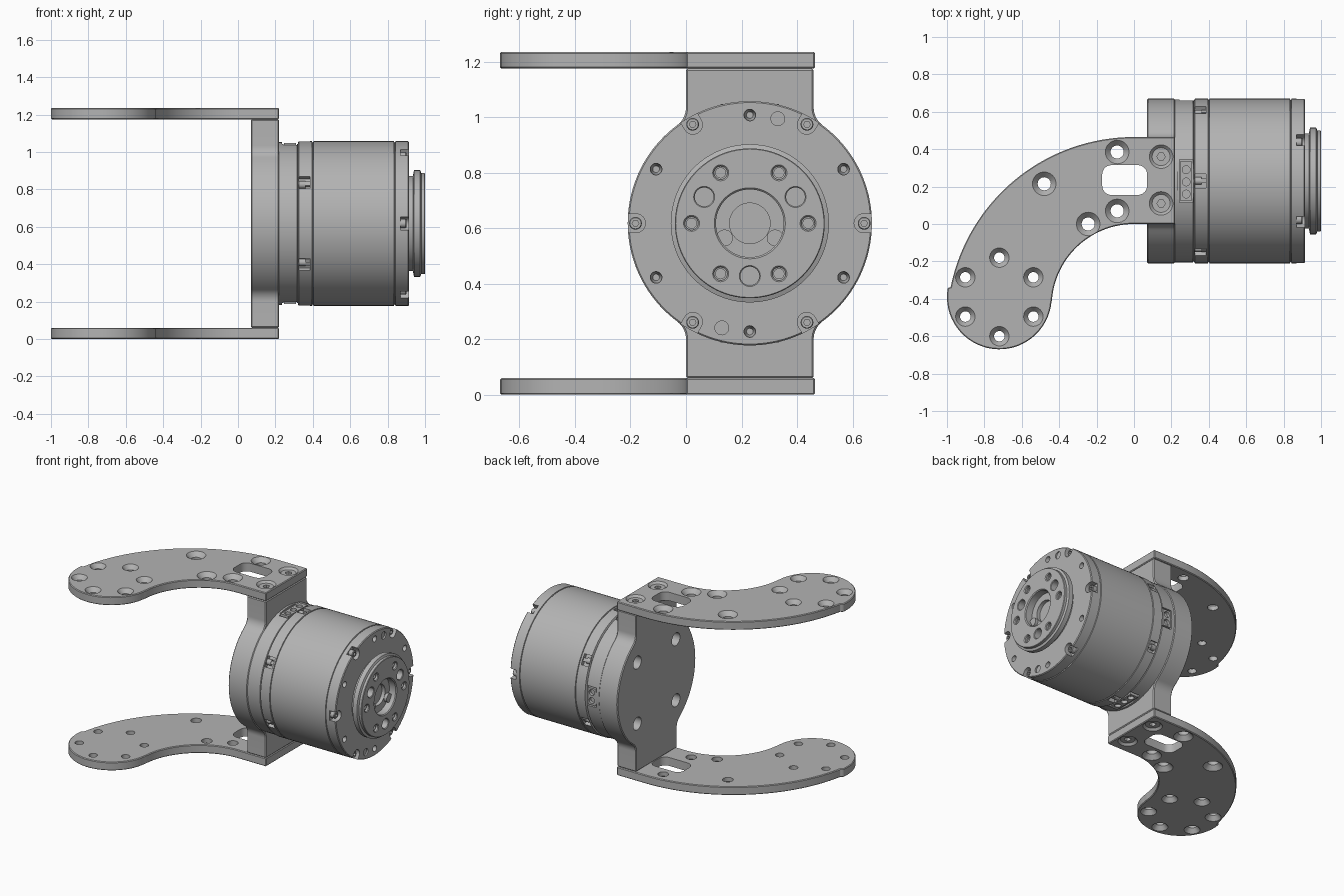
import bpy, bmesh, math
from mathutils import Matrix, Vector

if "Cube" in bpy.data.objects:
    bpy.data.objects.remove(bpy.data.objects["Cube"])

metal = bpy.data.materials.new("machined grey")
metal.use_nodes = True
grey = (0.45, 0.45, 0.45, 1)
metal.diffuse_color = grey
metal.node_tree.nodes["Principled BSDF"].inputs["Base Color"].default_value = grey

MID = 0.6175          # height of the motor axis
TOP = 2 * MID
ARM = 0.06            # arm thickness
# Motor frame: local u -> y, v -> z, w -> x, centred on the axis
AXIS = Matrix(((0, 0, 1, 0), (1, 0, 0, 0.23), (0, 1, 0, MID), (0, 0, 0, 1)))


def around(deg, radius=0):
    return AXIS @ Matrix.Rotation(math.radians(deg), 4, 'Z') @ Matrix.Translation((radius, 0, 0))


def arc(cx, cy, r, a0, a1, n):
    steps = [math.radians(a0 + (a1 - a0) * i / n) for i in range(n + 1)]
    return [(cx + r * math.cos(a), cy + r * math.sin(a)) for a in steps]


def loft(bm, rings, m):
    """Closed solid from matching rings of points."""
    rows = [[bm.verts.new(m @ Vector(p)) for p in ring] for ring in rings]
    n = len(rows[0])
    for a, b in zip(rows, rows[1:]):
        for i in range(n):
            j = (i + 1) % n
            bm.faces.new((a[i], a[j], b[j], b[i]))
    bm.faces.new(rows[0][::-1])
    bm.faces.new(rows[-1])


def prism(bm, pts, w0, w1, m=Matrix()):
    loft(bm, [[(u, v, w) for u, v in pts] for w in (w0, w1)], m)


def box(bm, u0, u1, v, w0, w1, m):
    prism(bm, [(u0, -v), (u1, -v), (u1, v), (u0, v)], w0, w1, m)


def lathe(bm, profile, m=Matrix(), n=32):
    loft(bm, [[(u, v, w) for u, v in arc(0, 0, r, 0, 360 - 360 / n, n - 1)]
              for w, r in profile], m)


def finish(name, bm, bevel=0):
    bmesh.ops.recalc_face_normals(bm, faces=bm.faces)
    mesh = bpy.data.meshes.new(name)
    bm.to_mesh(mesh)
    bm.free()
    mesh.materials.append(metal)
    ob = bpy.data.objects.new(name, mesh)
    bpy.context.collection.objects.link(ob)
    activate(ob)
    if bevel:
        mod = ob.modifiers.new("edge", 'BEVEL')
        mod.width, mod.segments = bevel, 1
        mod.limit_method, mod.angle_limit = 'ANGLE', math.radians(60)
        bpy.ops.object.modifier_apply(modifier=mod.name)
    return ob


def activate(ob):
    bpy.ops.object.select_all(action='DESELECT')
    ob.select_set(True)
    bpy.context.view_layer.objects.active = ob


def cut(ob, bm):
    cutter = finish("cutter", bm)
    cutter.hide_render = True
    activate(ob)
    mod = ob.modifiers.new("cut", 'BOOLEAN')
    mod.operation, mod.solver, mod.object = 'DIFFERENCE', 'EXACT', cutter
    mod.use_self = True
    bpy.ops.object.modifier_apply(modifier=mod.name)
    bpy.data.objects.remove(cutter)


def mirrored(ob, name):
    twin = ob.copy()
    twin.data = ob.data.copy()
    twin.name = name
    twin.data.transform(Matrix.Translation((0, 0, TOP)) @ Matrix.Scale(-1, 4, (0, 0, 1)))
    twin.data.flip_normals()
    bpy.context.collection.objects.link(twin)


# Curved arm: big outer arc, round lobe, inner arc
lobe = (-0.72, -0.39)
outline = ([(0.22, 0.465)] + arc(0, -0.535, 1.0, 90, 168.6, 32)
           + arc(*lobe, 0.28, 170, 355, 32) + arc(0, -0.44, 0.44, 176, 90, 24) + [(0.22, 0)])
bm = bmesh.new()
prism(bm, outline, TOP - ARM, TOP)
arm = finish("upper_arm", bm, 0.005)

# Arm slot and countersunk holes
bm = bmesh.new()
slot = []
for k, (sx, sy) in enumerate(((1, 1), (-1, 1), (-1, -1), (1, -1))):
    slot += arc(-0.05 + sx * 0.07, 0.235 + sy * 0.03, 0.05, 90 * k, 90 * k + 90, 6)
prism(bm, slot, TOP - 0.1, TOP + 0.05)
plate_screws = [(0.145, 0.36), (0.145, 0.11)]
big = plate_screws + [(-0.09, 0.385), (-0.09, 0.07), (-0.48, 0.215), (-0.245, 0)]
small = arc(*lobe, 0.21, 30, 330, 5)
for holes, ro, ri in ((big, 0.063, 0.035), (small, 0.052, 0.028)):
    for x, y in holes:
        lathe(bm, [(TOP - 0.1, ri), (TOP - 0.03, ri), (TOP, ro), (TOP + 0.05, ro)],
              Matrix.Translation((x, y, 0)))
cut(arm, bm)
mirrored(arm, "lower_arm")

# Countersunk screws joining arm and mounting plate
bm = bmesh.new()
for x, y in plate_screws:
    lathe(bm, [(TOP - ARM, 0.034), (TOP - 0.03, 0.034), (TOP - 0.014, 0.048)],
          Matrix.Translation((x, y, 0)))
screws = finish("upper_arm_screws", bm)
bm = bmesh.new()
for x, y in plate_screws:
    lathe(bm, [(TOP - 0.035, 0.022), (TOP + 0.02, 0.022)], Matrix.Translation((x, y, 0)), 6)
cut(screws, bm)
mirrored(screws, "lower_arm_screws")

# Mounting plate: disc with filleted necks above and below
quarter = ([(0.23, MID - ARM)] + arc(0.31, 0.4175, 0.08, 180, 233.4, 8)
           + arc(0, 0, 0.44, 53.4, 0, 20)[1:])
side = quarter + [(u, -v) for u, v in reversed(quarter[:-1])]
bm = bmesh.new()
prism(bm, side + [(-u, -v) for u, v in side], 0.07, 0.22, AXIS)
plate = finish("mounting_plate", bm, 0.006)
bm = bmesh.new()
for k in range(4):
    lathe(bm, [(0.05, 0.045), (0.15, 0.045), (0.151, 0.025), (0.19, 0.025)],
          around(45 + 90 * k, 0.307))
cut(plate, bm)

# Motor housing with thin seam grooves
profile = [(0.215, 0.435), (0.315, 0.435), (0.32, 0.428), (0.325, 0.44)]
for seam in (0.4, 0.838):
    profile += [(seam - 0.004, 0.44), (seam - 0.002, 0.434), (seam + 0.002, 0.434), (seam + 0.004, 0.44)]
profile += [(0.91, 0.44), (0.915, 0.435)]
bm = bmesh.new()
lathe(bm, profile, AXIS, 128)
motor = finish("motor_housing", bm)

# Housing cuts: flats, socket pockets, rim notches, face holes
bm = bmesh.new()
for a in (90, 270):
    box(bm, 0.424, 0.5, 0.2, 0.235, 0.32, around(a))
for a in (0, 90, 270):
    box(bm, 0.39, 0.48, 0.115 if a else 0.07, 0.242, 0.316, around(a))
notch = arc(0.41, 0, 0.034, 90, 270, 12) + [(0.48, -0.034), (0.48, 0.034)]
for k in range(6):
    box(bm, 0.41, 0.5, 0.037, 0.327, 0.385, around(30 + 60 * k))
    prism(bm, notch, 0.868, 0.95, around(60 * k))
    lathe(bm, [(0.87, 0.012), (0.9, 0.021), (0.93, 0.021)], around(30 + 60 * k, 0.39), 20)
for a in (75, 255):
    lathe(bm, [(0.905, 0.025), (0.93, 0.025)], around(a, 0.39), 20)
cut(motor, bm)

# Cap screws in the front notches, and lugs in the rear ones
bm = bmesh.new()
for k in range(6):
    lathe(bm, [(0.86, 0.023), (0.896, 0.023), (0.9, 0.02)], around(60 * k, 0.412), 20)
cap_screws = finish("cap_screws", bm)
bm = bmesh.new()
for k in range(6):
    lathe(bm, [(0.885, 0.012), (0.92, 0.012)], around(60 * k, 0.412), 6)
cut(cap_screws, bm)
bm = bmesh.new()
for k in range(6):
    lathe(bm, [(0.32, 0.02), (0.36, 0.02)], around(30 + 60 * k, 0.415), 20)
    box(bm, 0.405, 0.43, 0.012, 0.36, 0.39, around(30 + 60 * k))
finish("rear_lugs", bm)

# Cable sockets sitting in the pockets
bm = bmesh.new()
for a in (0, 90, 270):
    box(bm, 0.38, 0.43, 0.105 if a else 0.06, 0.247, 0.311, around(a))
sockets = finish("cable_sockets", bm)
bm = bmesh.new()
for a in (0, 90, 270):
    for v in ((-0.06, 0.005, 0.07) if a else (-0.028, 0.028)):
        lathe(bm, [(0.41, 0.021), (0.45, 0.021)],
              around(a) @ Matrix.Translation((0, v, 0.279)) @ Matrix.Rotation(math.pi / 2, 4, 'Y'), 20)
cut(sockets, bm)

# Output flange with undercut neck
bm = bmesh.new()
lathe(bm, [(0.9, 0.255), (0.935, 0.255), (0.941, 0.285), (0.974, 0.285), (0.98, 0.27),
           (0.997, 0.27), (1.0, 0.267)], AXIS, 96)
flange = finish("output_flange", bm)
bm = bmesh.new()
lathe(bm, [(0.92, 0.073), (0.945, 0.073), (0.9451, 0.122), (0.994, 0.122), (1.0, 0.128), (1.05, 0.128)], AXIS, 64)
for k in range(6):
    lathe(bm, [(0.94, 0.018), (0.98, 0.018), (0.981, 0.024), (0.995, 0.024), (1.0, 0.029), (1.05, 0.029)],
          around(60 * k, 0.21), 24)
for k in range(3):
    lathe(bm, [(0.94, 0.034), (0.996, 0.034), (1.0, 0.038), (1.05, 0.038)], around(30 + 120 * k, 0.19), 24)
cut(flange, bm)

# Small pads inside the central recess
bm = bmesh.new()
for a in (210, 330):
    lathe(bm, [(0.93, 0.03), (0.965, 0.03)], around(a, 0.105), 24)
finish("recess_pads", bm)

# Smooth the curved surfaces, keep machined edges sharp
for ob in bpy.context.scene.objects:
    if ob.type == 'MESH':
        activate(ob)
        bpy.ops.object.shade_smooth_by_angle(angle=math.radians(30))
